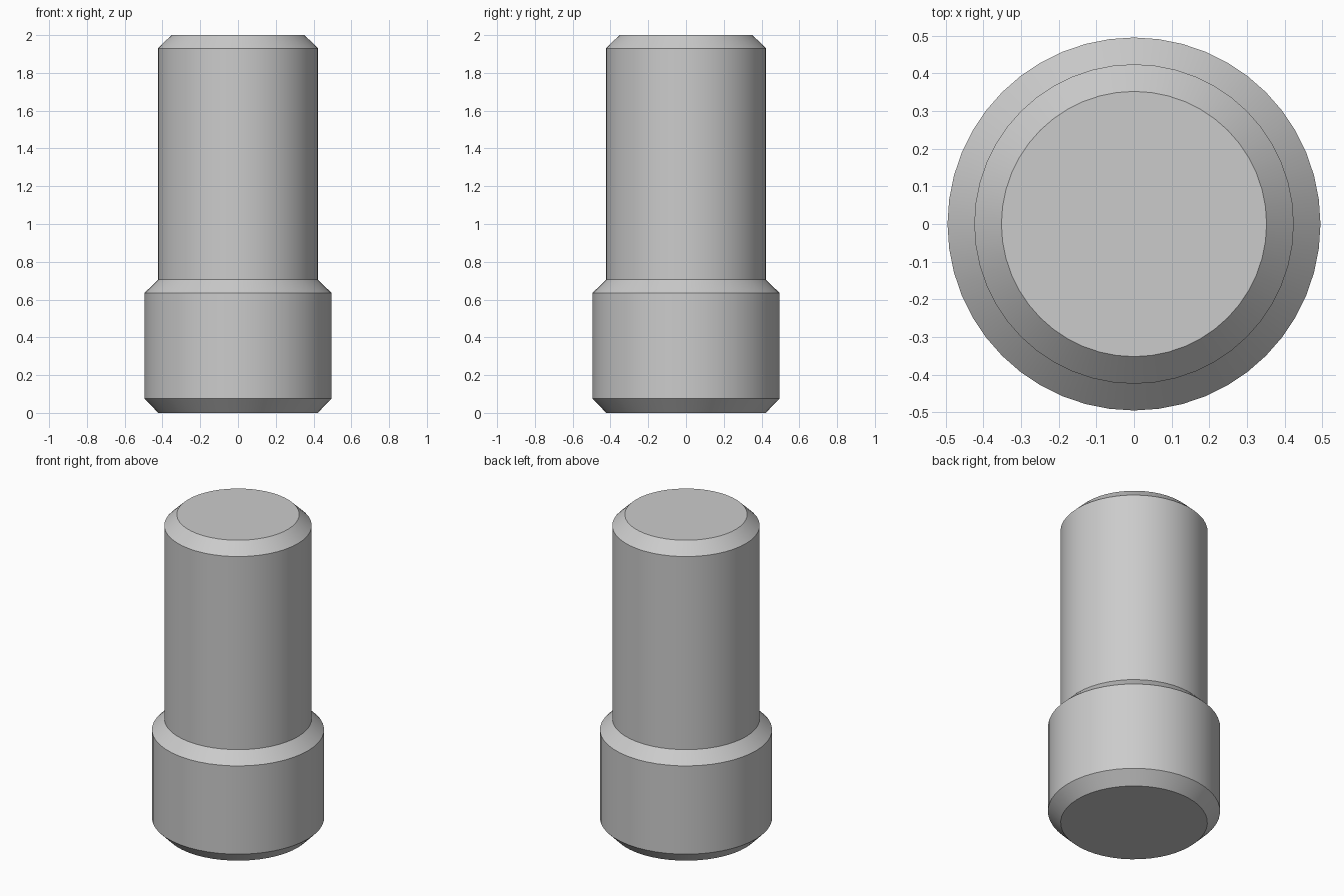
import bpy
import bmesh
import math

cube = bpy.data.objects.get("Cube")
if cube:
    bpy.data.objects.remove(cube, do_unlink=True)

SIDES = 48

# Plain grey metal
grey = bpy.data.materials.new("grey_metal")
grey.use_nodes = True
colour = (0.6, 0.6, 0.6, 1)
grey.diffuse_color = colour
grey.node_tree.nodes["Principled BSDF"].inputs["Base Color"].default_value = colour

# Radius and height along the stepped, chamfered pin
profile = [(0.422, 0), (0.495, 0.075), (0.495, 0.635),
           (0.424, 0.705), (0.424, 1.93), (0.352, 2)]

bm = bmesh.new()
rings = []
for radius, z in profile:
    ring = [bm.verts.new((radius * math.cos(a), radius * math.sin(a), z))
            for a in (math.tau * i / SIDES for i in range(SIDES))]
    rings.append(ring)

# Walls between neighbouring rings
for low, high in zip(rings, rings[1:]):
    for i in range(SIDES):
        j = (i + 1) % SIDES
        bm.faces.new((low[i], low[j], high[j], high[i]))

# End caps
bm.faces.new(rings[0][::-1])
bm.faces.new(rings[-1])

mesh = bpy.data.meshes.new("stepped_pin")
bm.to_mesh(mesh)
bm.free()
mesh.materials.append(grey)
pin = bpy.data.objects.new("stepped_pin", mesh)
bpy.context.collection.objects.link(pin)

# Smooth round walls, crisp chamfer edges
bpy.ops.object.select_all(action="DESELECT")
pin.select_set(True)
bpy.context.view_layer.objects.active = pin
bpy.ops.object.shade_smooth_by_angle(angle=math.radians(30))
